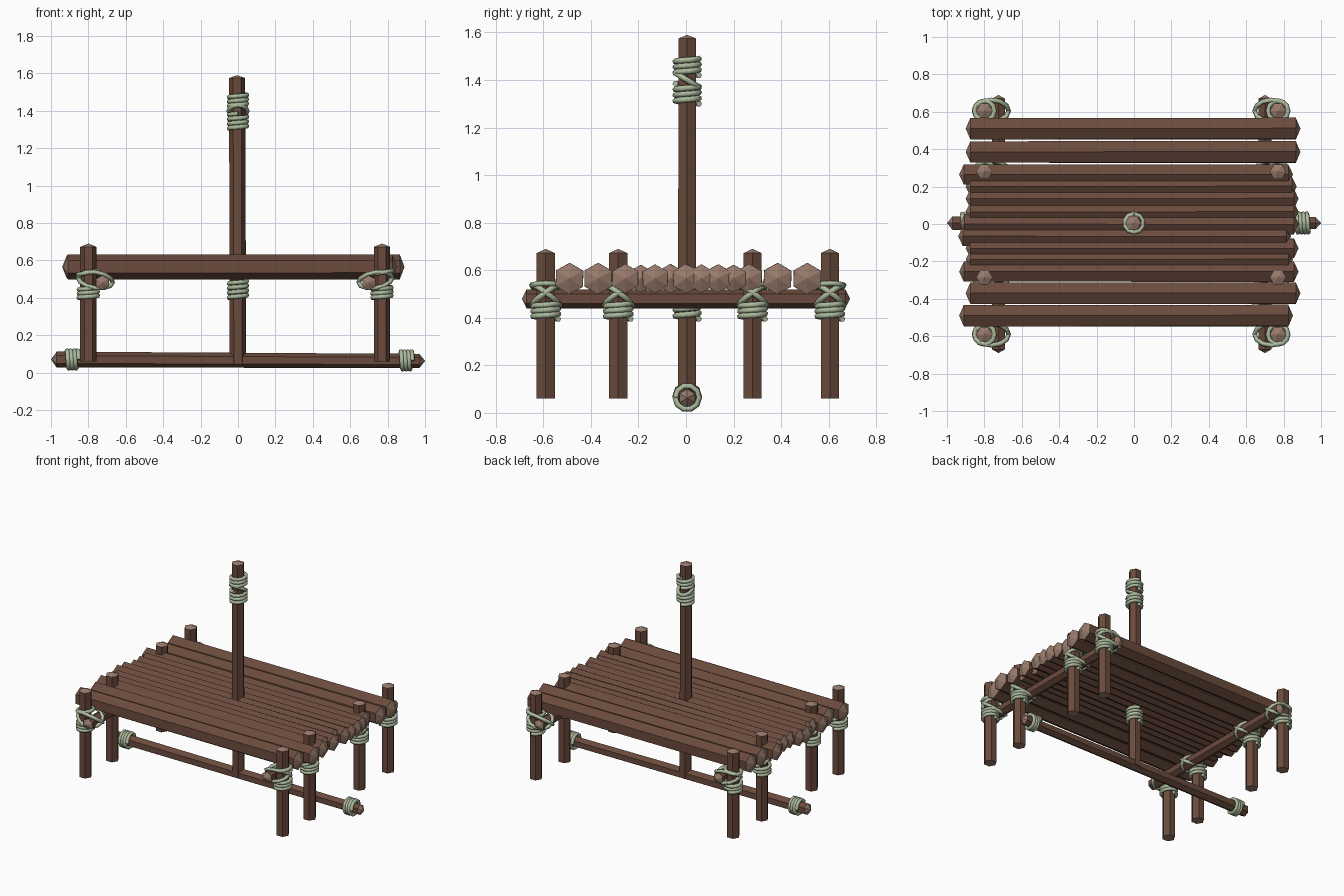
import bpy, bmesh, random
from math import sin, cos, pi
from mathutils import Vector, Matrix

if "Cube" in bpy.data.objects:
    bpy.data.objects.remove(bpy.data.objects["Cube"])

random.seed(4)


def material(name, rgb):
    m = bpy.data.materials.new(name)
    m.diffuse_color = (*rgb, 1)
    m.use_nodes = True
    m.node_tree.nodes["Principled BSDF"].inputs["Base Color"].default_value = m.diffuse_color
    return m


WOOD = material("bark", (0.145, 0.07, 0.046))
CUT = material("cut_wood", (0.31, 0.195, 0.145))
ROPE = material("rope", (0.42, 0.50, 0.34))


def axes(a, b, up):
    d = (b - a).normalized()
    u = (up - d * up.dot(d)).normalized()
    return d, u, d.cross(u)


def log(name, a, b, r, up, tips=(0.02, 0.02), r2=None, twist=0.0):
    """Six-sided log from a to b (points included) with a corner facing 'up'."""
    a, b = Vector(a), Vector(b)
    d, u, v = axes(a, b, Vector(up))
    bm = bmesh.new()
    rings = []
    for c, rad, tw in ((a + d * tips[0], r, 0), (b - d * tips[1], r2 or r, twist)):
        rings.append([bm.verts.new(c + (u * cos(k * pi / 3 + tw) + v * sin(k * pi / 3 + tw)) * rad)
                      for k in range(6)])
    ends = [bm.verts.new(a), bm.verts.new(b)]
    for k in range(6):
        j = (k + 1) % 6
        bm.faces.new((rings[0][k], rings[0][j], rings[1][j], rings[1][k]))
        for ring, end in zip(rings, ends):
            bm.faces.new((ring[k], ring[j], end)).material_index = 1
    bmesh.ops.recalc_face_normals(bm, faces=bm.faces)
    me = bpy.data.meshes.new(name)
    bm.to_mesh(me)
    bm.free()
    me.materials.append(WOOD)
    me.materials.append(CUT)
    ob = bpy.data.objects.new(name, me)
    bpy.context.collection.objects.link(ob)
    return ob


def rope(name, strands, thick=0.0125):
    """One rope mesh from (points, closed) strands."""
    cu = bpy.data.curves.new(name, 'CURVE')
    cu.dimensions = '3D'
    cu.bevel_depth = thick
    cu.bevel_resolution = 1
    cu.use_fill_caps = True
    for pts, closed in strands:
        s = cu.splines.new('POLY')
        s.points.add(len(pts) - 1)
        for p, q in zip(s.points, pts):
            p.co = (*q, 1)
        s.use_cyclic_u = closed
    tmp = bpy.data.objects.new(name + "_tmp", cu)
    bpy.context.collection.objects.link(tmp)
    deps = bpy.context.evaluated_depsgraph_get()
    me = bpy.data.meshes.new_from_object(tmp.evaluated_get(deps))
    bpy.data.objects.remove(tmp)
    me.materials.clear()
    me.materials.append(ROPE)
    ob = bpy.data.objects.new(name, me)
    bpy.context.collection.objects.link(ob)


def coil(a, b, r, turns, n=10):
    """Helix around the line a to b."""
    a, b = Vector(a), Vector(b)
    d, u, v = axes(a, b, Vector((0, 1, 0)))
    total = round(turns * n)
    return [a.lerp(b, i / total) + (u * cos(2 * pi * i / n) + v * sin(2 * pi * i / n)) * r
            for i in range(total + 1)], False


def loop(c, ex, ey, n=12):
    """Closed ellipse spanned by two half-axes."""
    c, ex, ey = Vector(c), Vector(ex), Vector(ey)
    return [c + ex * cos(2 * pi * i / n) + ey * sin(2 * pi * i / n) for i in range(n)], True


# Deck logs: y, left end, right end, radius
deck = [(0.51, -0.90, 0.89, 0.066), (0.385, -0.90, 0.89, 0.066), (0.265, -0.935, 0.85, 0.062),
        (0.20, -0.90, 0.87, 0.058), (0.135, -0.90, 0.88, 0.06), (0.065, -0.90, 0.88, 0.06),
        (0.0, -0.93, 0.88, 0.062), (-0.065, -0.94, 0.84, 0.062), (-0.13, -0.90, 0.88, 0.06),
        (-0.19, -0.90, 0.85, 0.058), (-0.255, -0.935, 0.88, 0.062), (-0.37, -0.90, 0.89, 0.066),
        (-0.49, -0.935, 0.85, 0.066)]
for i, (y, x0, x1, r) in enumerate(deck):
    log(f"deck_log_{i + 1}", (x0, y, 0.565), (x1, y, 0.565), r, (0, 0, 1), (0.025, 0.025),
        twist=random.uniform(-0.06, 0.06))

# Mast and keel pole
log("mast", (0, 0.005, 0.05), (-0.005, 0.005, 1.59), 0.044, (1, 0, 0), (0, 0.015), 0.043)
log("keel_pole", (-1, 0.005, 0.07), (1, 0.005, 0.062), 0.042, (0, 0, 1), (0.03, 0.03), 0.038)

# Mast and keel bindings
rope("mast_top_binding", [coil((0, 0.005, 1.30), (0, 0.005, 1.385), 0.05, 3.5),
                          coil((0, 0.005, 1.42), (0, 0.005, 1.49), 0.05, 3),
                          loop((0, 0.005, 1.40), (0.05, 0, 0), (0, 0.05, -0.03))])
rope("mast_deck_binding", [coil((0, 0.005, 0.395), (0, 0.005, 0.495), 0.05, 4)])
for side, x, z in (("left", -0.885, 0.07), ("right", 0.9, 0.065)):
    rope(f"keel_binding_{side}", [coil((x - 0.033, 0.005, z), (x + 0.033, 0.005, z), 0.05, 3.5)])

# Cross beams, posts and their lashings on both ends
for side, px, bx in (("left", -0.80, -0.725), ("right", 0.77, 0.70)):
    log(f"cross_beam_{side}", (bx, -0.69, 0.48), (bx, 0.69, 0.48), 0.04, (0, 0, 1))
    for i, y in enumerate((-0.59, -0.285, 0.28, 0.605)):
        log(f"post_{side}_{i + 1}", (px, y, 0.06), (px, y, 0.69), 0.044, (1, 0, 0), (0, 0.018))
        mid = ((px + bx) / 2, y, 0.495)
        half = (bx - px) / 2 + (0.055 if bx > px else -0.055)
        rope(f"lashing_{side}_{i + 1}", [
            coil((px, y, 0.395), (px, y, 0.46), 0.053, 3),
            loop(mid, (half, 0, -0.012), (0, 0.058, 0.042)),
            loop(mid, (half, 0, -0.012), (0, -0.058, 0.042)),
            loop((px, y, 0.535), (0.054, 0, 0.01), (0, 0.054, 0))])
